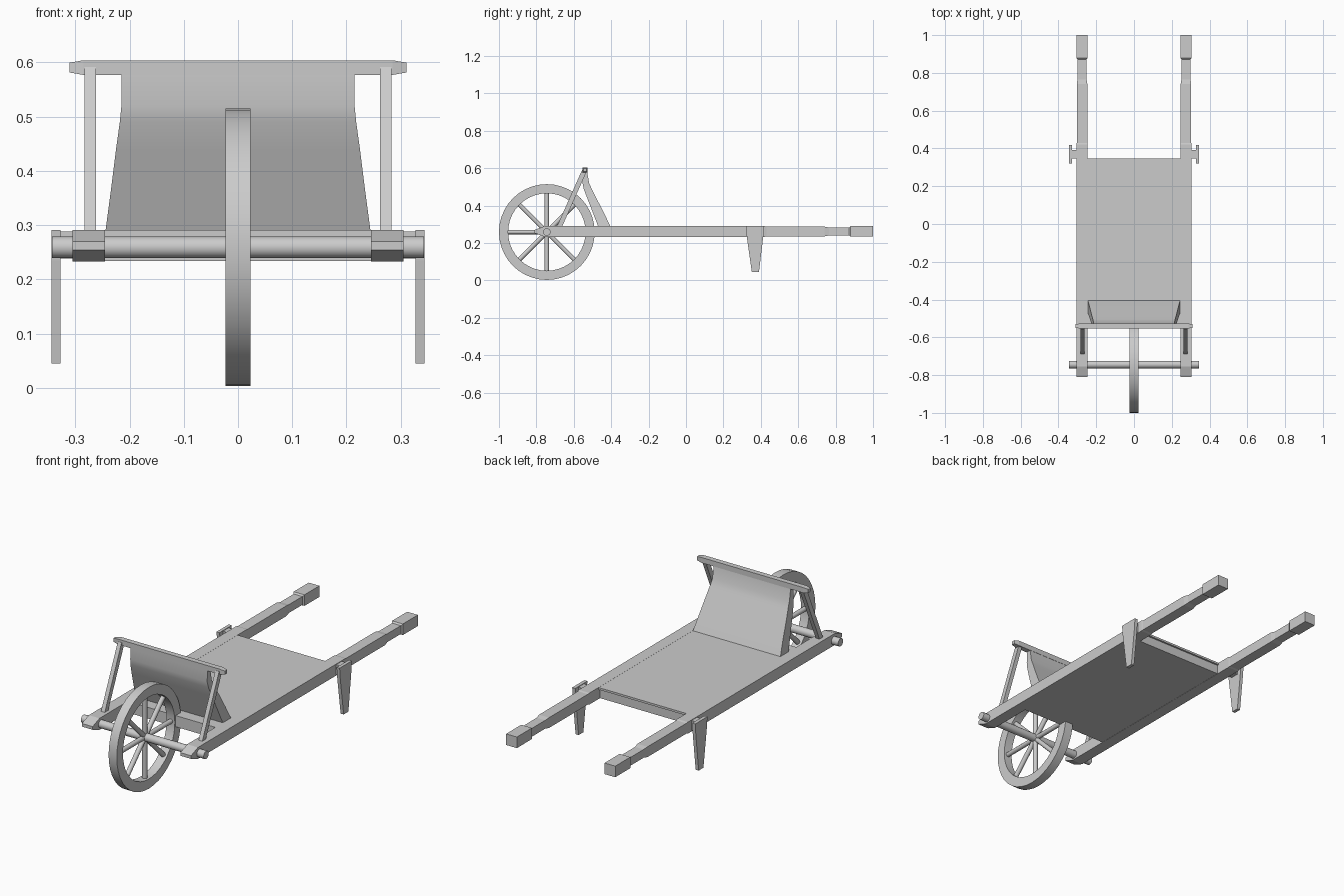
import bpy, bmesh, math
from mathutils import Matrix, Vector

if "Cube" in bpy.data.objects:
    bpy.data.objects.remove(bpy.data.objects["Cube"], do_unlink=True)

wood = bpy.data.materials.new("grey_wood")
grey = (0.6, 0.6, 0.6, 1)
wood.diffuse_color = grey
wood.use_nodes = True
wood.node_tree.nodes["Principled BSDF"].inputs["Base Color"].default_value = grey


def finish(name, bm, mirror=False, smooth=False):
    bmesh.ops.recalc_face_normals(bm, faces=bm.faces[:])
    mesh = bpy.data.meshes.new(name)
    bm.to_mesh(mesh)
    bm.free()
    mesh.materials.append(wood)
    obj = bpy.data.objects.new(name, mesh)
    bpy.context.collection.objects.link(obj)
    if mirror:
        obj.modifiers.new("Mirror", 'MIRROR').use_axis = (True, False, False)
    if smooth:
        bpy.ops.object.select_all(action='DESELECT')
        obj.select_set(True)
        bpy.context.view_layer.objects.active = obj
        bpy.ops.object.shade_smooth_by_angle(angle=math.radians(35))
    return obj


def loft(name, rings, closed=False, **kw):
    """Skin a run of rings that all have the same number of points."""
    bm = bmesh.new()
    loops = [[bm.verts.new(p) for p in ring] for ring in rings]
    n = len(loops[0])
    pairs = list(zip(loops, loops[1:]))
    if closed:
        pairs.append((loops[-1], loops[0]))
    else:
        bm.faces.new(loops[0])
        bm.faces.new(loops[-1])
    for a, b in pairs:
        for i in range(n):
            j = (i + 1) % n
            bm.faces.new((a[i], a[j], b[j], b[i]))
    return finish(name, bm, **kw)


def rect_y(y, x0, x1, z0, z1):
    return [(x0, y, z0), (x1, y, z0), (x1, y, z1), (x0, y, z1)]


def rect_x(x, y0, y1, z0, z1):
    return [(x, y0, z0), (x, y1, z0), (x, y1, z1), (x, y0, z1)]


def rect_z(z, x0, x1, y0, y1):
    return [(x0, y0, z), (x1, y0, z), (x1, y1, z), (x0, y1, z)]


def add_rod(bm, a, b, r, sides):
    a, b = Vector(a), Vector(b)
    d = b - a
    turn = d.to_track_quat('Z', 'Y').to_matrix().to_4x4()
    bmesh.ops.create_cone(bm, cap_ends=True, segments=sides, radius1=r, radius2=r,
                          depth=d.length, matrix=Matrix.Translation((a + b) / 2) @ turn)


# Side rails running into shaped handles: y, half width, half height
stations = [(-0.81, 0.03, 0.008), (-0.755, 0.03, 0.029), (0.42, 0.03, 0.029),
            (0.43, 0.028, 0.026), (0.74, 0.028, 0.026), (0.765, 0.024, 0.021),
            (0.872, 0.024, 0.021), (0.88, 0.03, 0.028), (1.0, 0.03, 0.028)]
loft("side_rails", [rect_y(y, 0.275 - w, 0.275 + w, 0.262 - h, 0.262 + h)
                    for y, w, h in stations], mirror=True)

# Deck between the rails, with a small lip at the back
loft("deck_body", [rect_y(y, -0.25, 0.25, 0.234, 0.282) for y in (-0.53, 0.338)])
loft("deck_board", [rect_y(y, -0.25, 0.25, 0.28, 0.2905) for y in (-0.53, 0.347)])

# Wheel rim
CY, CZ, R_OUT, R_IN, HALF = -0.744, 0.259, 0.256, 0.207, 0.023
rim = []
for i in range(40):
    a = math.tau * i / 40
    c, s = math.cos(a), math.sin(a)
    rim.append([(x, CY + r * c, CZ + r * s) for x, r in
                ((-HALF, R_IN), (HALF, R_IN), (HALF, R_OUT), (-HALF, R_OUT))])
loft("wheel_rim", rim, closed=True, smooth=True)

# Spokes
bm = bmesh.new()
for i in range(8):
    a = math.tau * i / 8
    add_rod(bm, (0, CY, CZ), (0, CY + 0.215 * math.cos(a), CZ + 0.215 * math.sin(a)), 0.012, 12)
finish("wheel_spokes", bm, smooth=True)

# Axle
bm = bmesh.new()
add_rod(bm, (-0.343, CY, CZ), (0.343, CY, CZ), 0.02, 20)
finish("axle", bm, smooth=True)

# Curved front board, thick at the foot: z, half width, front y, back y
board = [(0.285, 0.245, -0.468, -0.402), (0.36, 0.235, -0.497, -0.438),
         (0.44, 0.225, -0.528, -0.479), (0.49, 0.218, -0.547, -0.504),
         (0.52, 0.215, -0.553, -0.518), (0.59, 0.215, -0.551, -0.53)]
loft("front_board", [rect_z(z, -w, w, y0, y1) for z, w, y0, y1 in board], smooth=True)

# Top bar with tapered ends
bar = [(-0.311, 0.009), (-0.285, 0.0135), (0.285, 0.0135), (0.311, 0.009)]
loft("top_bar", [rect_x(x, -0.54 - h, -0.54 + h, 0.5905 - h, 0.5905 + h) for x, h in bar])

# Slanted struts holding the bar
loft("bar_struts", [rect_z(z, 0.262, 0.283, y - 0.014, y + 0.014)
                    for z, y in ((0.28, -0.68), (0.592, -0.541))], mirror=True)

# Tapered legs and the pegs joining them to the rails
loft("legs", [rect_z(0.045, 0.327, 0.344, 0.352, 0.39),
              rect_z(0.235, 0.327, 0.344, 0.325, 0.413),
              rect_z(0.291, 0.327, 0.344, 0.32, 0.417)], mirror=True)
loft("leg_pegs", [rect_x(x, 0.348, 0.392, 0.238, 0.288) for x in (0.3, 0.33)], mirror=True)
